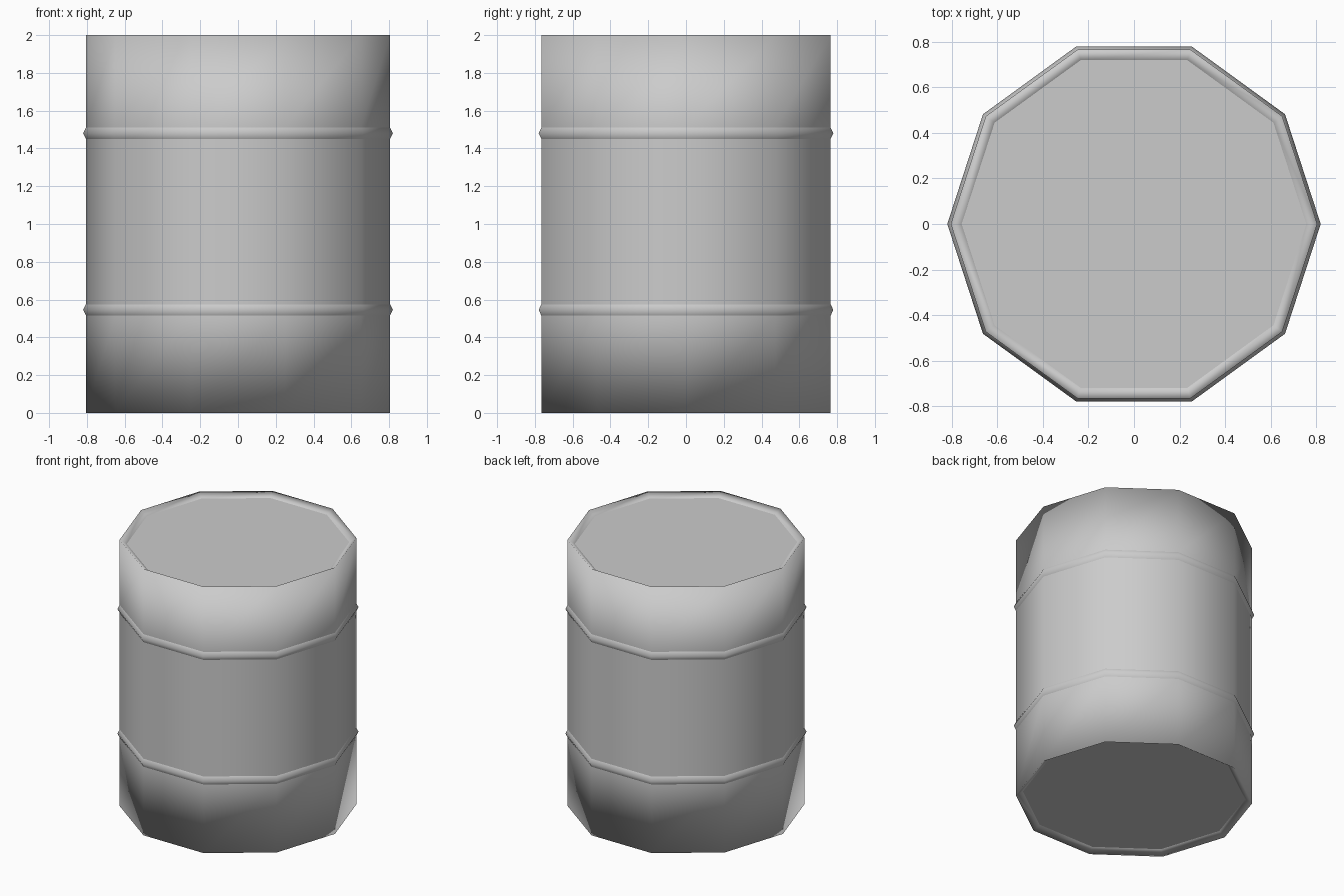
import bpy
import bmesh
from math import cos, sin, tau

cube = bpy.data.objects.get("Cube")
if cube:
    bpy.data.objects.remove(cube, do_unlink=True)

SIDES = 10
WALL, RIDGE, LID = 0.805, 0.82, 0.757
RECESS = 0.032

metal = bpy.data.materials.new("grey metal")
metal.use_nodes = True
grey = (0.6, 0.6, 0.6, 1)
metal.diffuse_color = grey
metal.node_tree.nodes["Principled BSDF"].inputs["Base Color"].default_value = grey


def add_lathe(name, profile, sharp=(), capped=False):
    """Turn a (radius, height) profile, bottom to top, into a ten-sided shell."""
    bm = bmesh.new()
    rings = [[bm.verts.new((r * cos(tau * i / SIDES), r * sin(tau * i / SIDES), z))
              for i in range(SIDES)] for r, z in profile]
    for low, high in zip(rings, rings[1:]):
        for i in range(SIDES):
            j = (i + 1) % SIDES
            bm.faces.new((low[i], low[j], high[j], high[i])).smooth = True
    if capped:
        bm.faces.new(rings[0][::-1])
        bm.faces.new(rings[-1])
    # Hard creases around chosen rings
    for k in sharp:
        ring = rings[k]
        for i in range(SIDES):
            bm.edges.get((ring[i], ring[(i + 1) % SIDES])).smooth = False
    mesh = bpy.data.meshes.new(name)
    bm.to_mesh(mesh)
    bm.free()
    mesh.materials.append(metal)
    obj = bpy.data.objects.new(name, mesh)
    bpy.context.collection.objects.link(obj)
    return obj


# Barrel shell: recessed ends, sloping rims, soft wall and two raised hoops
lower, upper = 0.545, 1.48
profile = [(LID, RECESS), (WALL, 0)]
for z in (lower, upper):
    profile += [(WALL, z - 0.03), (RIDGE, z), (WALL, z + 0.03)]
profile += [(WALL, 2), (LID, 2 - RECESS)]
add_lathe("barrel", profile, sharp=(0, 2, 4, 5, 7, 9), capped=True)
